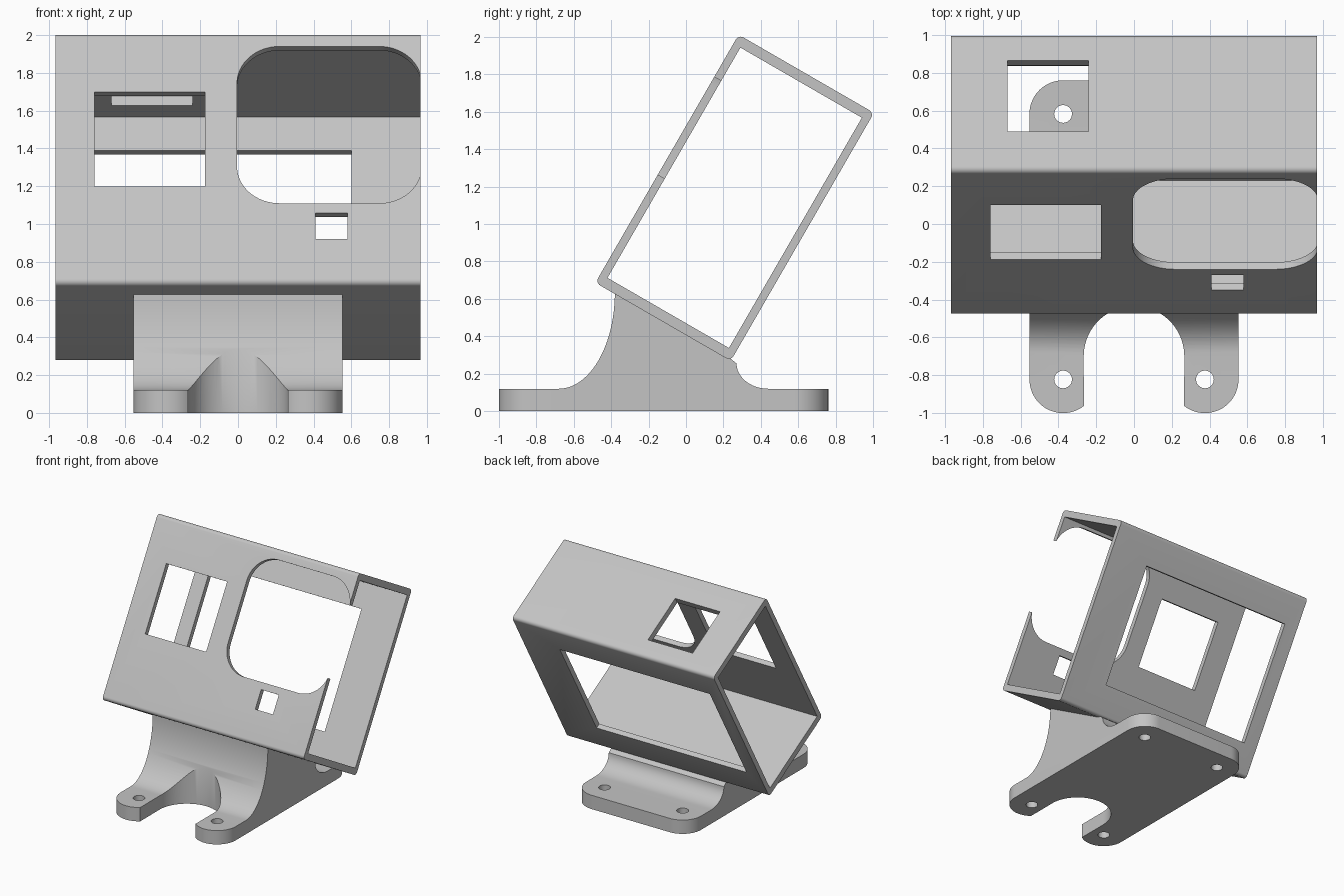
import bpy, bmesh, math
from mathutils import Matrix, Vector

cube = bpy.data.objects.get("Cube")
if cube:
    bpy.data.objects.remove(cube, do_unlink=True)

grey = bpy.data.materials.new("light_grey_plastic")
grey.use_nodes = True
COLOUR = (0.55, 0.55, 0.55, 1)
grey.diffuse_color = COLOUR
grey.node_tree.nodes["Principled BSDF"].inputs["Base Color"].default_value = COLOUR


def arc(cx, cy, rx, ry, start, end, steps=16):
    """Points of an elliptical arc, angles in degrees."""
    angles = [math.radians(start + (end - start) * i / steps) for i in range(steps + 1)]
    return [(cx + rx * math.cos(a), cy + ry * math.sin(a)) for a in angles]


def rounded(x0, x1, y0, y1, r, steps=16):
    """Outline of a rectangle with rounded corners."""
    corners = [(x1 - r, y1 - r), (x0 + r, y1 - r), (x0 + r, y0 + r), (x1 - r, y0 + r)]
    pts = []
    for i, (cx, cy) in enumerate(corners):
        pts += arc(cx, cy, r, r, 90 * i, 90 * i + 90, steps)
    return pts


def rect(x0, x1, y0, y1):
    return [(x0, y0), (x1, y0), (x1, y1), (x0, y1)]


def prism(name, outline, lo, hi, axis):
    """Extrude a 2D outline along the named axis."""
    place = {"x": lambda a, b, d: (d, a, b),
             "y": lambda a, b, d: (a, d, b),
             "z": lambda a, b, d: (a, b, d)}[axis]
    bm = bmesh.new()
    face = bm.faces.new([bm.verts.new(place(a, b, lo)) for a, b in outline])
    top = bmesh.ops.extrude_face_region(bm, geom=[face])["geom"]
    shift = Vector(place(0, 0, hi - lo))
    bmesh.ops.translate(bm, vec=shift, verts=[g for g in top if isinstance(g, bmesh.types.BMVert)])
    bmesh.ops.recalc_face_normals(bm, faces=bm.faces)
    mesh = bpy.data.meshes.new(name)
    bm.to_mesh(mesh)
    bm.free()
    mesh.materials.append(grey)
    obj = bpy.data.objects.new(name, mesh)
    bpy.context.collection.objects.link(obj)
    return obj


def carve(obj, tool, operation="DIFFERENCE"):
    """Apply a boolean and discard its tool."""
    tool.hide_render = True
    mod = obj.modifiers.new("carve", "BOOLEAN")
    mod.operation, mod.object, mod.solver = operation, tool, "EXACT"
    bpy.context.view_layer.objects.active = obj
    bpy.ops.object.modifier_apply(modifier=mod.name)
    bpy.data.objects.remove(tool, do_unlink=True)


def smooth(obj):
    bpy.ops.object.select_all(action="DESELECT")
    obj.select_set(True)
    bpy.context.view_layer.objects.active = obj
    bpy.ops.object.shade_smooth_by_angle(angle=math.radians(30))


# Open-ended case, built upright and then tilted back
W, D, H = 0.967, 0.4175, 0.765
WALL, CAP = 0.043, 0.055
case = prism("tilted_case", rounded(-D, D, -H, H, 0.03, 6), -W, W, "x")
carve(case, prism("hollow", rect(-D + WALL, D - WALL, -H + CAP, H - CAP), -2, 2, "x"))

# Front wall: side window, small window and large rounded opening through the end
front = (-D - 0.2, 0)
for outline in (rect(-0.76, -0.175, -0.172, 0.405),
                rect(0.41, 0.58, -0.495, -0.334),
                rounded(-0.005, 0.972, -0.276, 0.683, 0.225)):
    carve(case, prism("front_cutter", outline, *front, "y"))

# Back wall window and hole in the top wall
carve(case, prism("back_cutter", rect(-0.84, 0.6, -0.504, 0.504), 0, D + 0.2, "y"))
carve(case, prism("top_cutter", rect(-0.67, -0.24, -0.176, 0.257), 0, H + 0.2, "z"))

case.data.transform(Matrix.Translation((0, 0.26, 1.14)) @ Matrix.Rotation(math.radians(-30), 4, "X"))
smooth(case)

# Mounting foot: side profile with curved flares up to the case
profile = [(-1.2, 0), (-1.2, 0.12)]
profile += arc(-0.68, 0.635, 0.3, 0.515, -90, 0, 24)
profile += [(0.22, 0.295)]
profile += arc(0.44, 0.255, 0.17, 0.135, 180, 270, 12)
profile += [(1, 0.12), (1, 0)]
foot = prism("mounting_foot", profile, -0.8, 0.8, "x")

# Plan outline: rounded corners and a round notch between the front feet
half = arc(-0.375, 0.582, 0.178, 0.178, 90, 180)
half += arc(-0.375, -0.822, 0.178, 0.178, 180, 308, 24)
half += arc(0, -0.70, 0.266, 0.266, 180, 90, 20)
plan = half + [(-x, y) for x, y in reversed(half[:-1])]
carve(foot, prism("plan_cutter", plan, -0.5, 1.5, "z"), "INTERSECT")

# Screw holes
for x in (-0.375, 0.375):
    for y in (-0.822, 0.582):
        hole = arc(x, y, 0.047, 0.047, 0, 360, 24)[:-1]
        carve(foot, prism("screw_cutter", hole, -0.1, 0.2, "z"))
smooth(foot)
